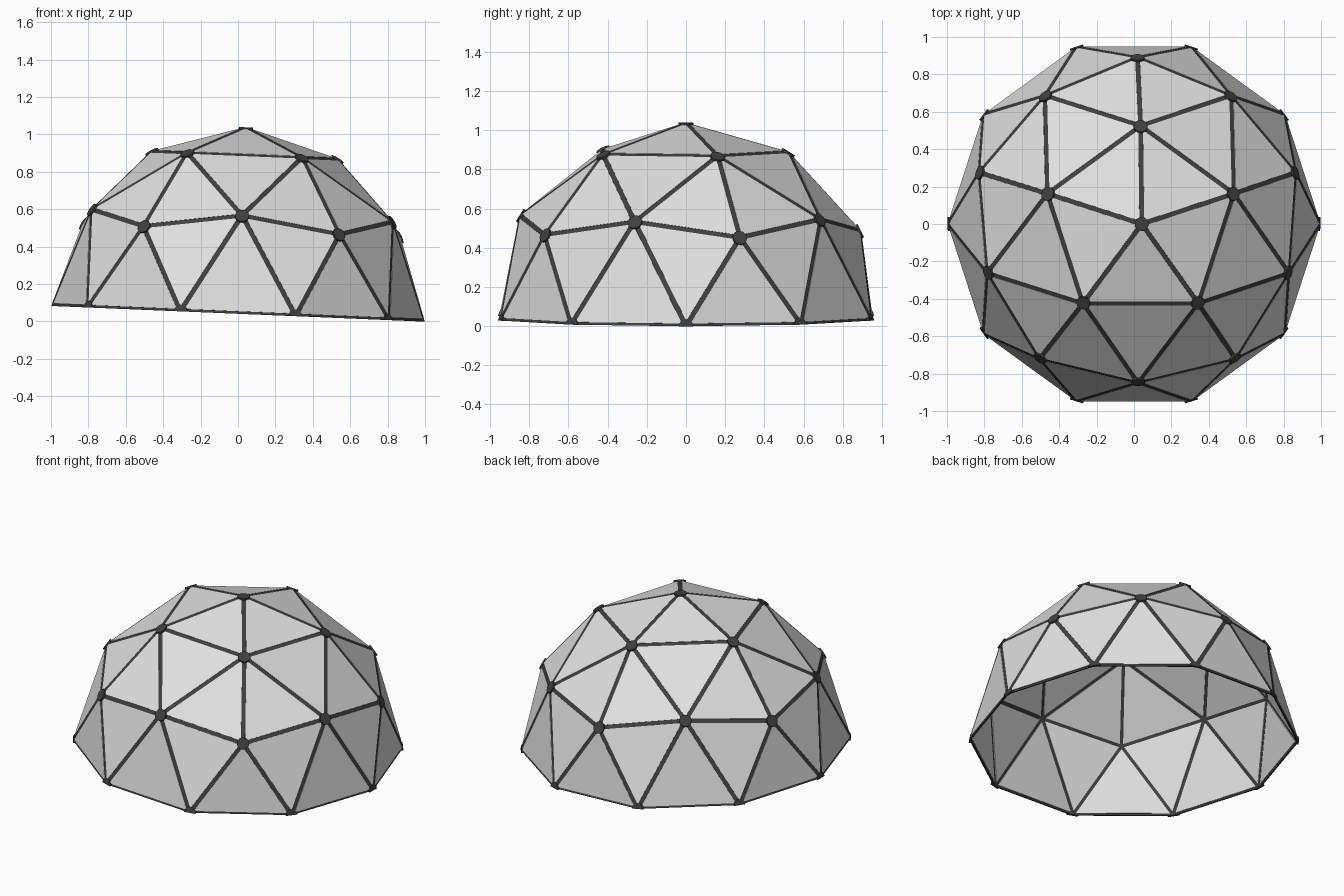
import bpy, bmesh, math
from mathutils import Matrix, Vector

if "Cube" in bpy.data.objects:
    bpy.data.objects.remove(bpy.data.objects["Cube"])

GAP = 0.013      # half the gap between neighbouring panels
THICK = 0.016    # panel thickness
TILT = math.radians(2.4)
PLACE = Matrix.Translation((0, 0, math.sin(TILT))) @ Matrix.Rotation(TILT, 4, 'Y')


def material(name, value):
    m = bpy.data.materials.new(name)
    m.diffuse_color = (value, value, value, 1)
    m.use_nodes = True
    m.node_tree.nodes["Principled BSDF"].inputs["Base Color"].default_value = m.diffuse_color
    return m


def add_object(name, bm, mat):
    mesh = bpy.data.meshes.new(name)
    bm.to_mesh(mesh)
    bm.free()
    mesh.materials.append(mat)
    ob = bpy.data.objects.new(name, mesh)
    ob.matrix_world = PLACE
    bpy.context.collection.objects.link(ob)
    return ob


def frame(origin, x_axis, normal):
    """Matrix with local x along x_axis and local z along normal."""
    x = x_axis.normalized()
    y = normal.cross(x).normalized()
    z = x.cross(y)
    m = Matrix((x, y, z)).transposed().to_4x4()
    m.translation = origin
    return m


def trim_base(bm):
    """Cut everything flat at the base of the dome."""
    res = bmesh.ops.bisect_plane(bm, geom=bm.verts[:] + bm.edges[:] + bm.faces[:],
                                 plane_co=(0, 0, -0.001), plane_no=(0, 0, 1), clear_inner=True)
    cut = [g for g in res['geom_cut'] if isinstance(g, bmesh.types.BMEdge)]
    bmesh.ops.holes_fill(bm, edges=cut, sides=0)


light = material("light grey panel", 0.75)
dark = material("dark grey frame", 0.05)

# Geodesic half sphere that guides all parts
dome = bmesh.new()
bmesh.ops.create_icosphere(dome, subdivisions=2, radius=1.0)
bmesh.ops.rotate(dome, verts=dome.verts, matrix=Matrix.Rotation(math.pi / 2, 3, 'Z'))
bmesh.ops.delete(dome, geom=[v for v in dome.verts if v.co.z < -0.01], context='VERTS')
dome.normal_update()

# Struts: flat bars recessed between the panels
struts = bmesh.new()
for e in dome.edges:
    a, b = (v.co for v in e.verts)
    n = sum((f.normal for f in e.link_faces), Vector()).normalized()
    m = frame((a + b) / 2 - n * THICK / 2, b - a, n)
    size = Matrix.Diagonal(((b - a).length, 0.03, 0.008, 1))
    bmesh.ops.create_cube(struts, size=1, matrix=m @ size)
trim_base(struts)
add_object("struts", struts, dark)

# Hubs: thin discs at the joints
hubs = bmesh.new()
for v in dome.verts:
    n = v.normal
    side = n.orthogonal()
    bmesh.ops.create_cone(hubs, cap_ends=True, segments=10, radius1=0.038, radius2=0.038,
                          depth=0.016, matrix=frame(v.co - n * 0.011, side, n))
trim_base(hubs)
add_object("hubs", hubs, dark)

# Panels: separate triangles with a small gap all round
border = bmesh.ops.inset_individual(dome, faces=dome.faces[:], thickness=GAP,
                                    use_even_offset=True)['faces']
bmesh.ops.delete(dome, geom=border, context='FACES')
panels = add_object("panels", dome, light)
mod = panels.modifiers.new("thickness", 'SOLIDIFY')
mod.thickness = THICK
mod.offset = -1
